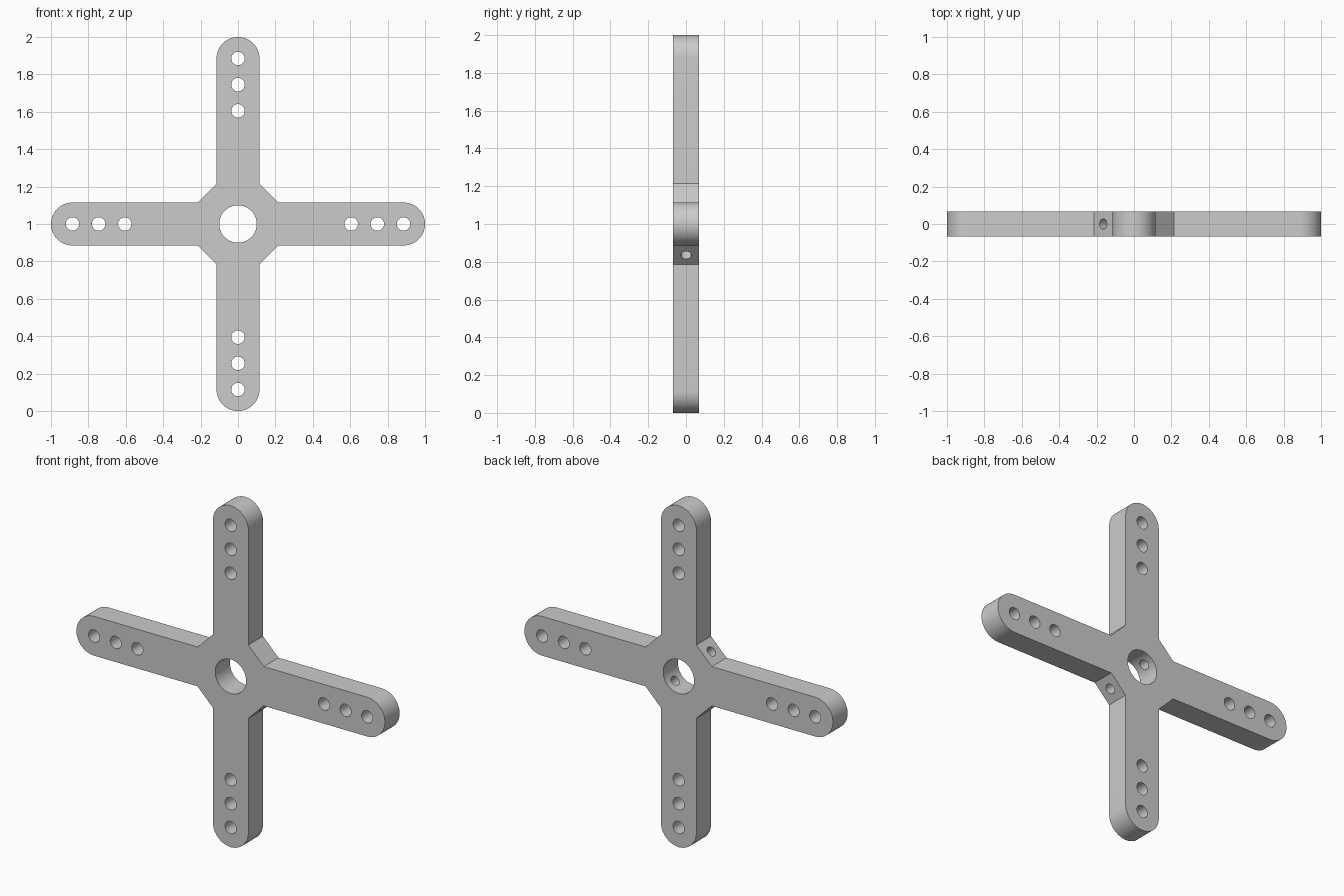
import bpy
import bmesh
from math import cos, sin, pi, radians
from mathutils import Matrix, Vector

HALF_WIDTH = 0.115
HALF_DEPTH = 0.068
CHAMFER = 0.215
CENTRE = Vector((0, 0, 1))

cube = bpy.data.objects.get("Cube")
if cube:
    bpy.data.objects.remove(cube, do_unlink=True)

grey = bpy.data.materials.new("light_grey")
grey.use_nodes = True
grey.diffuse_color = (0.6, 0.6, 0.6, 1)
grey.node_tree.nodes["Principled BSDF"].inputs["Base Color"].default_value = (0.6, 0.6, 0.6, 1)


def make_object(name, bm):
    bmesh.ops.recalc_face_normals(bm, faces=bm.faces)
    mesh = bpy.data.meshes.new(name)
    bm.to_mesh(mesh)
    bm.free()
    mesh.materials.append(grey)
    obj = bpy.data.objects.new(name, mesh)
    bpy.context.collection.objects.link(obj)
    return obj


def add_rod(bm, x, z, radius, length, sides, axis):
    """Cylinder centred on (x, z) in the plate plane, along the given axis."""
    turn = Vector((0, 0, 1)).rotation_difference(axis).to_matrix().to_4x4()
    bmesh.ops.create_cone(bm, cap_ends=True, segments=sides, radius1=radius, radius2=radius,
                          depth=length, matrix=Matrix.Translation((x, 0, z)) @ turn)


# Cross plate: one round-ended arm with its corner chamfer, turned four times
arm = [(CHAMFER, -HALF_WIDTH)]
for i in range(33):
    a = -pi / 2 + pi * i / 32
    arm.append((1 - HALF_WIDTH + HALF_WIDTH * cos(a), HALF_WIDTH * sin(a)))
arm.append((CHAMFER, HALF_WIDTH))

bm = bmesh.new()
outline = []
for k in range(4):
    c, s = cos(k * pi / 2), sin(k * pi / 2)
    outline += [bm.verts.new((x * c - z * s, -HALF_DEPTH, 1 + x * s + z * c)) for x, z in arm]
front = bm.faces.new(outline)
extruded = bmesh.ops.extrude_face_region(bm, geom=[front])
bmesh.ops.translate(bm, vec=(0, 2 * HALF_DEPTH, 0),
                    verts=[v for v in extruded["geom"] if isinstance(v, bmesh.types.BMVert)])
plate = make_object("cross_arm_plate", bm)

# Centre bore and three holes in each arm
bm = bmesh.new()
through = Vector((0, 1, 0))
add_rod(bm, 0, 1, 0.1, 0.4, 64, through)
for k in range(4):
    for r in (0.605, 0.745, 0.885):
        add_rod(bm, r * cos(k * pi / 2), 1 + r * sin(k * pi / 2), 0.036, 0.4, 32, through)
holes = make_object("hole_cutter", bm)

# Set screw hole running diagonally through two opposite chamfers
bm = bmesh.new()
add_rod(bm, 0, 1, 0.028, 0.8, 32, Vector((-1, 0, 1)).normalized())
screw = make_object("set_screw_cutter", bm)

bpy.ops.object.select_all(action="DESELECT")
plate.select_set(True)
bpy.context.view_layer.objects.active = plate
for cutter in (holes, screw):
    cutter.hide_render = True
    mod = plate.modifiers.new(cutter.name, "BOOLEAN")
    mod.operation = "DIFFERENCE"
    mod.solver = "EXACT"
    mod.object = cutter
    bpy.ops.object.modifier_apply(modifier=mod.name)
    bpy.data.objects.remove(cutter, do_unlink=True)

# Smooth the round walls, keep the rims sharp
bpy.ops.object.shade_smooth_by_angle(angle=radians(30))
